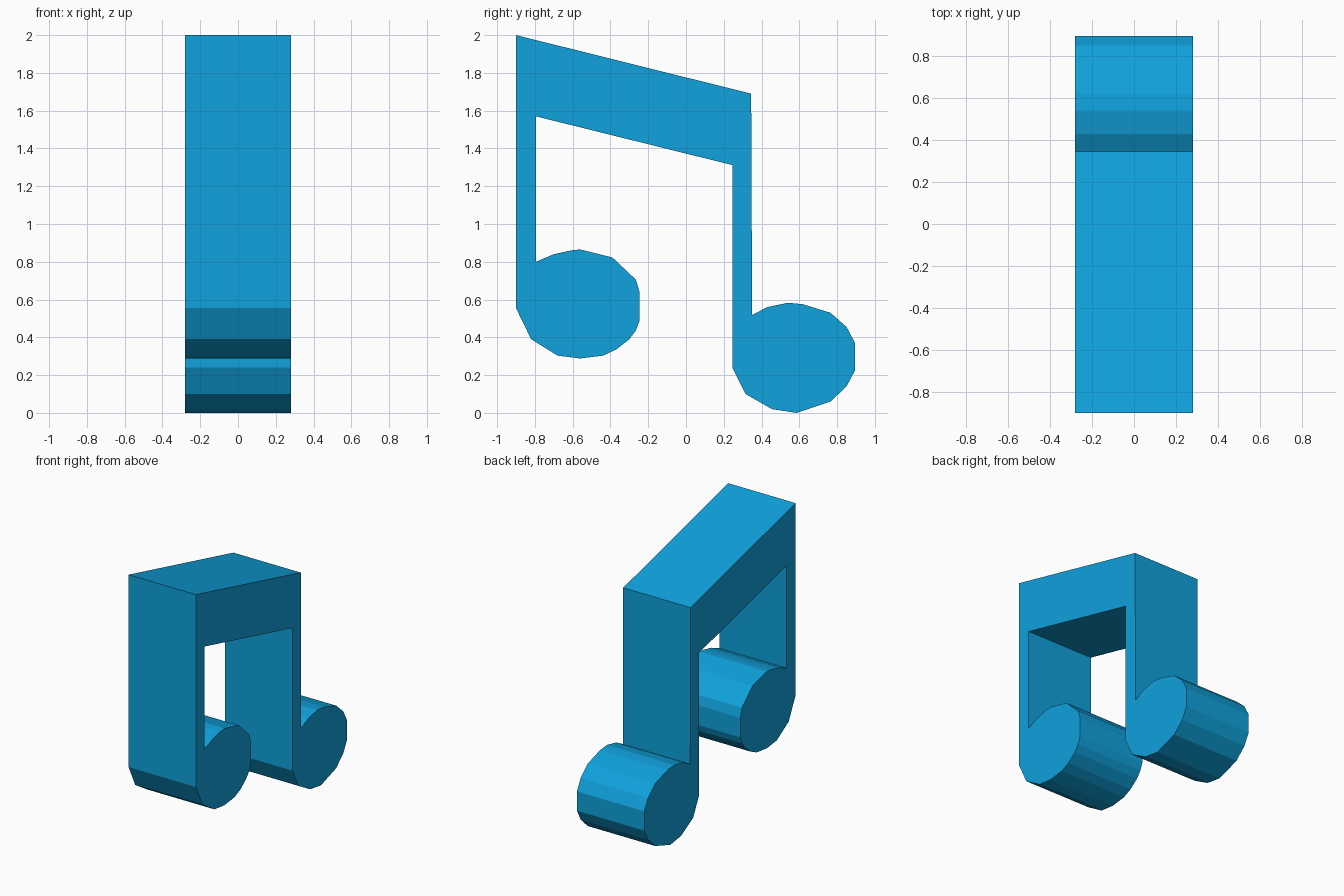
import bpy
import bmesh

if "Cube" in bpy.data.objects:
    bpy.data.objects.remove(bpy.data.objects["Cube"])

HALF_DEPTH = 0.28

# Side outline (y, z), running down the left edge and round the whole note
left_head = [(-0.90, 0.555), (-0.82, 0.39), (-0.68, 0.303), (-0.56, 0.288),
             (-0.44, 0.303), (-0.37, 0.335), (-0.30, 0.39), (-0.265, 0.437),
             (-0.245, 0.49), (-0.245, 0.637), (-0.265, 0.705), (-0.39, 0.823),
             (-0.56, 0.865), (-0.61, 0.86), (-0.70, 0.84), (-0.795, 0.80)]
beam_underside = [(-0.795, 1.57), (0.245, 1.312)]
right_head = [(0.245, 0.24), (0.315, 0.10), (0.455, 0.02), (0.585, 0.0),
              (0.765, 0.06), (0.85, 0.14), (0.895, 0.225), (0.895, 0.37),
              (0.85, 0.455), (0.765, 0.53), (0.62, 0.575), (0.54, 0.583),
              (0.43, 0.56), (0.35, 0.518)]
beam_top = [(0.345, 1.69), (-0.90, 2.0)]
outline = left_head + beam_underside + right_head + beam_top


def extrude_profile(name, points, half_depth, material):
    """Extrude a closed (y, z) outline along x, centred on x = 0."""
    bm = bmesh.new()
    face = bm.faces.new([bm.verts.new((-half_depth, y, z)) for y, z in points])
    result = bmesh.ops.extrude_face_region(bm, geom=[face], use_keep_orig=True)
    moved = [g for g in result["geom"] if isinstance(g, bmesh.types.BMVert)]
    bmesh.ops.translate(bm, verts=moved, vec=(2 * half_depth, 0, 0))
    bmesh.ops.recalc_face_normals(bm, faces=bm.faces)
    mesh = bpy.data.meshes.new(name)
    bm.to_mesh(mesh)
    bm.free()
    mesh.materials.append(material)
    obj = bpy.data.objects.new(name, mesh)
    bpy.context.collection.objects.link(obj)
    return obj


# Blue paint
blue = bpy.data.materials.new("blue")
blue.diffuse_color = (0.005, 0.36, 0.72, 1.0)
blue.use_nodes = True
blue.node_tree.nodes["Principled BSDF"].inputs["Base Color"].default_value = blue.diffuse_color

# Beamed pair of notes as one solid
extrude_profile("music_note", outline, HALF_DEPTH, blue)
